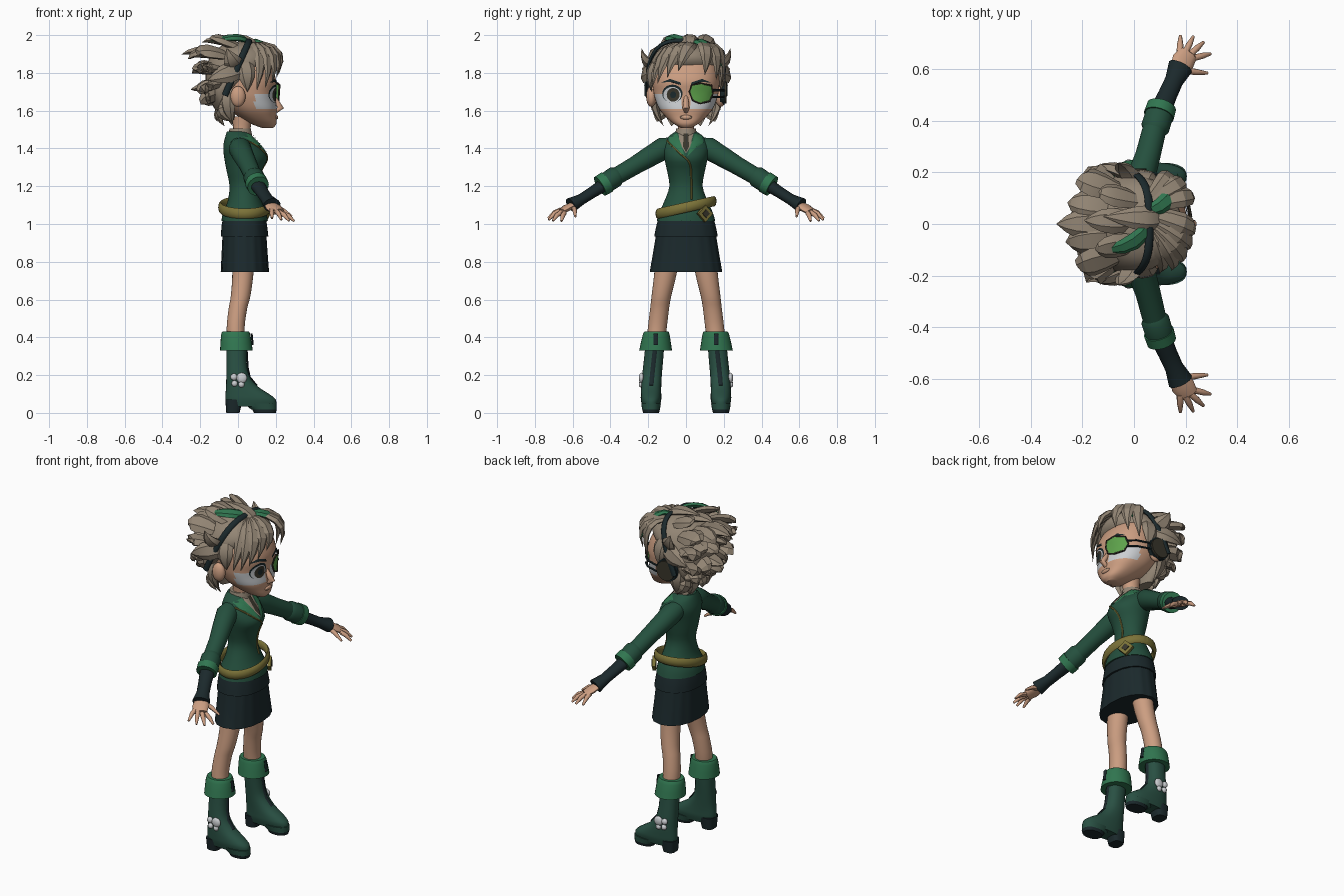
import bpy, bmesh, math
from mathutils import Vector
from mathutils.bvhtree import BVHTree

if "Cube" in bpy.data.objects:
    bpy.data.objects.remove(bpy.data.objects["Cube"], do_unlink=True)


def material(name, r, g, b):
    m = bpy.data.materials.new(name)
    m.use_nodes = True
    m.diffuse_color = (r, g, b, 1)
    m.node_tree.nodes["Principled BSDF"].inputs["Base Color"].default_value = (r, g, b, 1)
    return m


SKIN = material("skin", .6, .34, .22)
HAIR = material("taupe", .29, .235, .175)
JACKET = material("deep green", .018, .08, .048)
TRIM = material("bright green", .03, .18, .08)
DARK = material("blue black", .011, .022, .025)
GOLD = material("olive gold", .2, .17, .04)
WHITE = material("pale grey", .6, .62, .64)
LENS = material("lens green", .11, .36, .07)
METAL = material("dark olive", .04, .036, .024)
BOOT = material("boot green", .022, .08, .056)


def build(name, verts, faces, mat, angle=40, closed=True):
    me = bpy.data.meshes.new(name)
    me.from_pydata([tuple(v) for v in verts], [], faces)
    if closed:
        bm = bmesh.new()
        bm.from_mesh(me)
        bmesh.ops.recalc_face_normals(bm, faces=bm.faces)
        bm.to_mesh(me)
        bm.free()
    me.materials.append(mat)
    me.shade_smooth()
    me.set_sharp_from_angle(angle=math.radians(angle))
    ob = bpy.data.objects.new(name, me)
    bpy.context.collection.objects.link(ob)
    return ob


def skin_rings(rings):
    n = len(rings[0])
    faces = [(k*n+i, k*n+(i+1) % n, (k+1)*n+(i+1) % n, (k+1)*n+i)
             for k in range(len(rings)-1) for i in range(n)]
    faces += [tuple(reversed(range(n))), tuple(range((len(rings)-1)*n, len(rings)*n))]
    return [v for r in rings for v in r], faces


def smooth_rows(rows, steps):
    out = []
    for i in range(len(rows)-1):
        p = [rows[max(i-1, 0)], rows[i], rows[i+1], rows[min(i+2, len(rows)-1)]]
        for k in range(steps):
            t = k/steps
            out.append([b + .5*t*(c-a + t*(2*a-5*b+4*c-d + t*(3*(b-c)+d-a)))
                        for a, b, c, d in zip(*p)])
    return out + [list(rows[-1])]


def loft(name, rows, mat, n=32, power=2.0, steps=3, pleat=0, side=1):
    """Rows are height, back x, front x, half width and optional y centre."""
    rings = []
    for z, x0, x1, h, yc in smooth_rows([(*r, 0)[:5] for r in rows], steps):
        ring = []
        for i in range(n):
            a = 2*math.pi*i/n
            c, s = math.cos(a), math.sin(a)
            k = 1 + pleat*math.cos(a*n/4)
            c, s = (math.copysign(abs(v)**(2/power), v)*k for v in (c, s))
            ring.append(((x0+x1)/2 + c*(x1-x0)/2, side*yc + s*h, z))
        rings.append(ring)
    return build(name, *skin_rings(rings), mat)


def tube(name, pts, radii, mat, sides=10, wide=(1, 0, 0), flat=1.0, angle=45):
    pts = [Vector(p) for p in pts]
    rings = []
    for i, p in enumerate(pts):
        t = (pts[min(i+1, len(pts)-1)] - pts[max(i-1, 0)]).normalized()
        w = Vector(wide)
        w = (w - t*w.dot(t)).normalized()
        u = t.cross(w)*flat
        rings.append([p + (w*math.cos(a) + u*math.sin(a))*radii[i]
                      for a in (2*math.pi*j/sides for j in range(sides))])
    return build(name, *skin_rings(rings), mat, angle)


def spike(name, root, ctrl, tip, width, mat=HAIR, flat=.45):
    r, c, t = Vector(root), Vector(ctrl), Vector(tip)
    pts = [r*(1-k)**2 + c*2*k*(1-k) + t*k*k for k in (0, .2, .4, .6, .8, 1)]
    out = c - Vector((.01, 0, 1.78))
    wide = (t-r).cross(out)
    return tube(name, pts, [width*f for f in (.6, .9, 1, .85, .5, .02)], mat,
                6, wide, flat, 25)


def tree(ob):
    return BVHTree.FromPolygons([v.co for v in ob.data.vertices],
                                [p.vertices[:] for p in ob.data.polygons])


def on_front(bvh, y, z, lift):
    hit = bvh.ray_cast(Vector((1, y, z)), Vector((-1, 0, 0)))
    if hit[0] is None:
        hit = bvh.find_nearest(Vector((.15, y, z)))
    return hit[0] + Vector((lift, 0, 0))


def decal(name, bvh, outline, mat, lift=.004):
    """Thin patch laid on the front of a surface from a y, z outline."""
    n = len(outline)
    if sum(a[0]*b[1]-a[1]*b[0] for a, b in zip(outline, outline[1:]+outline[:1])) < 0:
        outline = outline[::-1]
    cy, cz = sum(p[0] for p in outline)/n, sum(p[1] for p in outline)/n
    verts = [on_front(bvh, cy+(y-cy)*k/4, cz+(z-cz)*k/4, lift)
             for k in (1, 2, 3, 4) for y, z in outline]
    faces = [tuple(range(n))]
    faces += [(k*n+i, (k+1)*n+i, (k+1)*n+(i+1) % n, k*n+(i+1) % n)
              for k in range(3) for i in range(n)]
    return build(name, verts, faces, mat, 60, False)


def oval(y, z, a, b, n=20):
    return [(y+a*math.cos(2*math.pi*i/n), z+b*math.sin(2*math.pi*i/n)) for i in range(n)]


def blob(name, loc, size, mat):
    bpy.ops.mesh.primitive_uv_sphere_add(segments=16, ring_count=10, radius=1, location=loc)
    ob = bpy.context.object
    ob.name, ob.scale = name, size
    ob.data.materials.append(mat)
    ob.data.shade_smooth()


def disc(name, loc, axis, r, depth, mat, sides=24):
    bpy.ops.mesh.primitive_cylinder_add(vertices=sides, radius=r, depth=depth, location=loc)
    ob = bpy.context.object
    ob.name = name
    ob.rotation_euler = Vector(axis).to_track_quat('Z', 'Y').to_euler()
    ob.data.materials.append(mat)


# Head with pale paint under the eyes
head = loft("head", [(1.508, .13, .185, .025), (1.53, .07, .203, .065), (1.57, 0, .203, .11),
                     (1.61, -.05, .205, .142), (1.66, -.09, .198, .163), (1.7, -.11, .198, .172),
                     (1.76, -.12, .203, .177), (1.84, -.11, .17, .165), (1.9, -.07, .12, .12),
                     (1.93, -.01, .06, .05)], SKIN, 56, 2.3, 4)
head.data.materials.append(WHITE)
for p in head.data.polygons:
    c = p.center
    if c.x > .09 and 1.605 < c.z < 1.685 and abs(c.y) > .03:
        p.material_index = 1
face = tree(head)
tube("nose", [(.185, 0, 1.68), (.205, 0, 1.645), (.226, 0, 1.615), (.2, 0, 1.597)],
     [.01, .015, .018, .012], SKIN, 10, (0, 1, 0))
blob("lips", (.203, 0, 1.565), (.01, .032, .012), SKIN)
decal("mouth_line", face, oval(0, 1.566, .032, .004), HAIR, .009)
decal("eye_outline", face, oval(-.072, 1.69, .054, .048), DARK, .003)
decal("eye_white", face, oval(-.073, 1.684, .047, .042), WHITE, .005)
decal("iris", face, oval(-.068, 1.684, .034, .036), METAL, .007)
decal("pupil", face, oval(-.068, 1.684, .016, .018), DARK, .009)
for s in (1, -1):
    decal("eyebrow", face, [(s*.025, 1.735), (s*.03, 1.75), (s*.085, 1.768), (s*.13, 1.75),
                            (s*.085, 1.753)], DARK, .006)
    blob("ear", (0, s*.183, 1.675), (.04, .028, .055), SKIN)

# Single eye lens joined to an ear disc and head strap
lens = [(.018, 1.7), (.03, 1.735), (.08, 1.745), (.135, 1.733), (.142, 1.69),
        (.125, 1.65), (.075, 1.638), (.035, 1.655)]
decal("lens", face, lens, LENS, .02)
rim = [on_front(face, y, z, .019) for y, z in lens + lens[:2]]
tube("lens_rim", rim, [.005]*len(rim), METAL, 6)
for dz in (-.018, .018):
    tube("lens_arm", [(.17, .14, 1.69+dz), (.13, .178, 1.69+dz), (.06, .2, 1.69+dz),
                      (0, .205, 1.69)], [.006]*4, DARK, 6, (0, 0, 1))
disc("ear_disc", (-.01, .2, 1.695), (0, 1, 0), .058, .03, METAL)
disc("ear_disc_rim", (-.01, .192, 1.695), (0, 1, 0), .066, .022, DARK)
arc = []
for i in range(25):
    c, s = math.cos(math.pi*i/24), max(math.sin(math.pi*i/24), 0)**.75
    arc.append((-.07+.13*s, math.copysign(abs(c)**.6, c)*.21, 1.68+.292*s))
tube("head_strap", arc, [.017]*25, DARK, 8, (1, 0, -.4), .6)

# Hair cap, then swept clumps
loft("hair_cap", [(1.55, -.085, -.02, .085), (1.62, -.13, -.01, .145), (1.69, -.16, -.02, .175),
                  (1.75, -.17, .07, .188), (1.81, -.17, .14, .193), (1.87, -.155, .185, .18),
                  (1.92, -.12, .165, .145), (1.95, -.07, .11, .09), (1.965, 0, .05, .02)], HAIR, 32)
# Each row: root x, root z, tip x, tip z, lift of the bend, width, y positions
back_rows = [(.02, 1.93, -.2, 1.972, .045, .05, (-.07, .01, .09)),
             (-.06, 1.89, -.3, 1.885, .05, .062, (-.12, -.05, .0, .06, .13)),
             (-.09, 1.82, -.265, 1.81, .02, .06, (-.15, -.09, -.03, .03, .09, .15)),
             (-.09, 1.74, -.25, 1.70, 0, .06, (-.14, -.07, 0, .07, .14)),
             (-.08, 1.69, -.225, 1.645, 0, .05, (-.11, -.04, .04, .11)),
             (-.07, 1.64, -.11, 1.53, 0, .045, (-.11, -.055, 0, .055, .11))]
for x0, z0, x1, z1, lift, w, ys in back_rows:
    for i, y in enumerate(ys):
        spike("hair_back", (x0, y, z0), ((x0+x1)/2-.04, y*1.35, (z0+z1)/2+lift),
              (x1+abs(y)*.7, y*1.4, z1+.012*(-1)**i), w)
for s in (1, -1):
    spike("hair_side_tuft", (0, s*.14, 1.83), (-.03, s*.23, 1.84), (-.06, s*.235, 1.93), .05)
    spike("hair_side_lock", (.03, s*.15, 1.87), (.05, s*.215, 1.8), (.05, s*.18, 1.7), .05)
    spike("hair_side_sweep", (.03, s*.16, 1.82), (-.07, s*.235, 1.8), (-.16, s*.22, 1.76), .055)
    spike("hair_behind_ear", (-.05, s*.14, 1.72), (-.07, s*.2, 1.64), (-.03, s*.12, 1.52), .045)
fringe = [(.1, -.19, 1.71), (.145, -.18, 1.72), (.18, -.15, 1.745), (.205, -.1, 1.775),
          (.22, -.04, 1.81), (.215, .1, 1.79), (.175, .16, 1.765), (.12, .19, 1.73)]
for x, y, z in fringe:
    spike("hair_fringe", (.07, .05+y*.3, 1.95), (x+.05, .03+y*.95, 1.955), (x, y, z), .042)
spike("hair_crown", (.1, .02, 1.94), (.05, .02, 2.0), (-.12, .03, 1.99), .05)
spike("green_streak_front", (.06, .05, 1.965), (.17, .09, 1.985), (.17, .195, 1.83), .035, TRIM)
spike("green_streak_back", (.06, .0, 1.965), (0, -.11, 2.01), (-.15, -.1, 1.965), .035, TRIM)

# Neck, jacket and collar
loft("neck", [(1.42, -.03, .06, .045), (1.5, -.025, .065, .042), (1.57, -.03, .08, .05)], SKIN, 20)
loft("shirt_collar", [(1.44, -.055, .08, .065), (1.505, -.045, .068, .052)], HAIR, 24, steps=1)
jacket = loft("jacket", [(1.015, -.088, .158, .155), (1.06, -.08, .15, .142), (1.12, -.055, .125, .115),
                         (1.2, -.045, .108, .088), (1.28, -.06, .125, .1), (1.35, -.073, .155, .115),
                         (1.41, -.078, .122, .122), (1.46, -.068, .08, .095),
                         (1.49, -.058, .06, .055)], JACKET, 40)
chest = tree(jacket)
decal("shirt_front", chest, [(-.05, 1.49), (.05, 1.49), (.03, 1.42), (0, 1.375), (-.03, 1.42)], HAIR)
decal("tie", chest, [(-.012, 1.48), (.012, 1.48), (.016, 1.41), (0, 1.38), (-.016, 1.41)], METAL, .008)
for s in (1, -1):
    decal("lapel", chest, [(s*.045, 1.495), (s*.1, 1.475), (s*.1, 1.435), (s*.06, 1.41),
                           (s*.008, 1.36), (s*.025, 1.42)], TRIM, .008)
zip_line = smooth_rows([(-.1, 1.44), (-.04, 1.38), (.018, 1.325), (.028, 1.24), (.03, 1.13)], 4)
tube("jacket_zip", [on_front(chest, y, z, .002) for y, z in zip_line], [.005]*len(zip_line),
     GOLD, 6, (0, 1, 0))

# Tilted belt, buckle and two-tier skirt
loop = [(.035+.128*math.sin(a), .15*math.cos(a), 1.088+.033*math.cos(a))
        for a in (2*math.pi*i/36 for i in range(38))]
tube("belt", loop, [.027]*38, GOLD, 8, (0, 0, 1), .45)
disc("buckle", (.142, .1, 1.055), (.85, .5, 0), .045, .02, GOLD, 4)
disc("buckle_inset", (.145, .102, 1.055), (.85, .5, 0), .022, .022, METAL, 4)
loft("skirt_lower", [(.745, -.09, .163, .19), (.85, -.085, .155, .172), (1, -.078, .145, .148)],
     DARK, 64, 2.2, 2, .012)
loft("skirt_upper", [(.935, -.09, .16, .167), (1, -.085, .152, .154), (1.06, -.07, .14, .135)],
     DARK, 48, 2.2, 2, .006)

# Limbs on both sides
for s in (1, -1):
    def path(*pts):
        return [(x, s*y, z) for x, y, z in pts]

    tube("sleeve", path((0, .06, 1.415), (.01, .12, 1.4), (.03, .19, 1.358), (.055, .27, 1.31),
                        (.085, .39, 1.24)), [.045, .06, .055, .049, .046], JACKET, 18)
    tube("sleeve_fold", path((.078, .36, 1.258), (.083, .375, 1.25), (.098, .425, 1.217)),
         [.046, .056, .055], JACKET, 18)
    tube("cuff_band", path((.096, .42, 1.221), (.107, .455, 1.2)), [.06, .058], TRIM, 18)
    tube("glove", path((.1, .43, 1.21), (.13, .5, 1.165), (.155, .555, 1.13), (.18, .61, 1.1)),
         [.043, .037, .036, .049], DARK, 14, (1, 0, -.3), .8)
    tube("palm", path((.17, .59, 1.105), (.19, .63, 1.085), (.212, .662, 1.065)),
         [.036, .046, .038], SKIN, 12, (1, -.3, -.3), .42)
    fingers = [(.178, .662, 1.075, .18, .73, 1.03), (.2, .668, 1.07, .23, .727, 1.022),
               (.22, .66, 1.062, .27, .705, 1.017), (.235, .645, 1.058, .297, .66, 1.015),
               (.19, .595, 1.09, .285, .585, 1.04)]
    for a, b, c, d, e, f in fingers:
        tube("finger", path((a, b, c), ((a+d)/2, (b+e)/2, (c+f)/2+.008), (d, e, f)),
             [.013, .0125, .006], SKIN, 8, (1, 0, 0))

    loft("leg", [(.36, -.055, .04, .047, .162), (.45, -.06, .035, .05, .152), (.55, -.05, .048, .05, .14),
                 (.62, -.038, .066, .052, .13), (.75, -.03, .083, .06, .107), (.95, -.04, .095, .065, .085)],
         SKIN, 24, side=s)
    loft("boot", [(.035, -.06, .203, .046, .185), (.07, -.066, .2, .054, .185), (.1, -.066, .165, .054, .185),
                  (.14, -.063, .105, .053, .184), (.2, -.062, .058, .052, .18), (.28, -.062, .045, .051, .172),
                  (.36, -.062, .045, .05, .165)], BOOT, 28, 2.3, side=s)
    loft("boot_cuff", [(.33, -.095, .078, .087, .161), (.41, -.09, .066, .072, .158),
                       (.43, -.083, .058, .064, .156)], TRIM, 28, steps=2, side=s)
    tube("boot_front_strip", path((.078, .16, .36), (.072, .16, .42)), [.012]*2, DARK, 6, (0, 1, 0), .5)
    tube("boot_lacing", path((.047, .165, .33), (.052, .175, .24), (.063, .18, .19), (.1, .184, .145)),
         [.012]*4, DARK, 6, (0, 1, 0), .4)
    loft("boot_heel", [(0, -.062, .008, .04, .185), (.07, -.067, .025, .048, .185)], DARK, 20, 3, 1, side=s)
    loft("boot_toe_sole", [(0, .085, .2, .042, .185), (.018, .075, .205, .047, .185)], DARK, 24, 2.3, 1, side=s)
    loft("boot_toe", [(.018, .07, .204, .047, .185), (.05, .03, .205, .052, .185)], BOOT, 24, 2.3, 1, side=s)
    for x, z, r in ((.02, .185, .028), (-.022, .19, .018), (-.018, .155, .016), (.018, .15, .016)):
        blob("boot_badge", (x, s*.236, z), (r, .014, r), WHITE)
